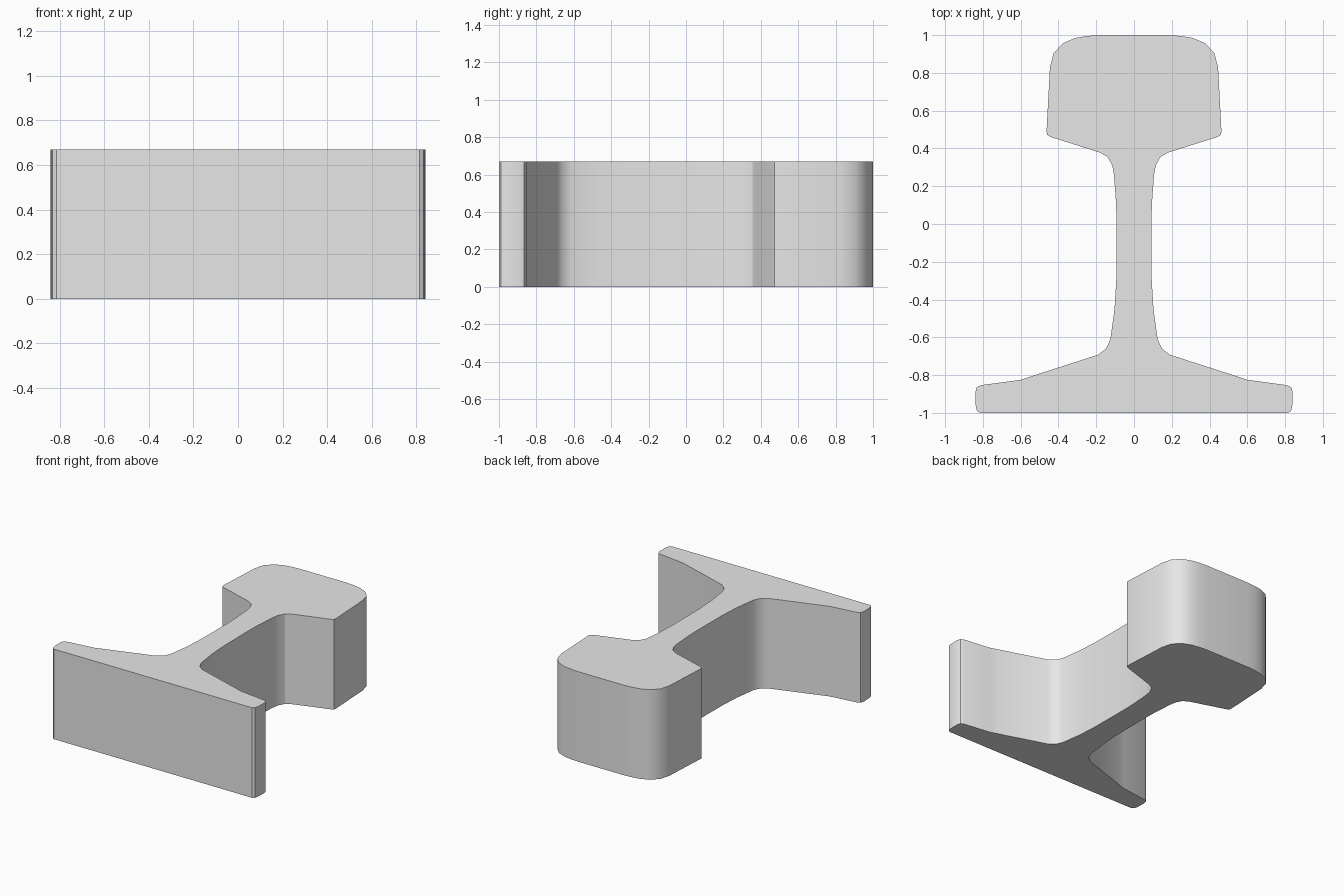
import bpy
import bmesh
import math

cube = bpy.data.objects.get("Cube")
if cube:
    bpy.data.objects.remove(cube, do_unlink=True)

HEIGHT = 0.67

# Plain grey metal
steel = bpy.data.materials.new("grey_steel")
steel.use_nodes = True
steel.diffuse_color = (0.8, 0.8, 0.8, 1)
steel.node_tree.nodes["Principled BSDF"].inputs["Base Color"].default_value = (0.8, 0.8, 0.8, 1)

# Half of the rail section, from the crown of the head to the base of the foot
head = [(0.19, 1.0), (0.25, 0.995), (0.31, 0.985), (0.375, 0.958), (0.425, 0.905),
        (0.445, 0.83), (0.463, 0.49), (0.46, 0.473), (0.445, 0.462)]
web = [(0.18, 0.378), (0.14, 0.355), (0.115, 0.31), (0.106, 0.26), (0.095, 0.11),
       (0.092, 0.0), (0.094, -0.3), (0.103, -0.45), (0.125, -0.61),
       (0.148, -0.66), (0.19, -0.692)]
foot = [(0.54, -0.805), (0.60, -0.825), (0.81, -0.853), (0.832, -0.865), (0.84, -0.89),
        (0.838, -0.96), (0.832, -0.988), (0.815, -1.0)]
half = head + web + foot
outline = half + [(-x, y) for x, y in reversed(half)]

# Extrude the mirrored section upwards
bm = bmesh.new()
base = bm.faces.new([bm.verts.new((x, y, 0)) for x, y in outline])
result = bmesh.ops.extrude_face_region(bm, geom=[base], use_keep_orig=True)
top = [v for v in result["geom"] if isinstance(v, bmesh.types.BMVert)]
bmesh.ops.translate(bm, verts=top, vec=(0, 0, HEIGHT))
bmesh.ops.recalc_face_normals(bm, faces=bm.faces)

mesh = bpy.data.meshes.new("rail_section")
bm.to_mesh(mesh)
bm.free()
mesh.materials.append(steel)
rail = bpy.data.objects.new("rail_section", mesh)
bpy.context.collection.objects.link(rail)

# Smooth the rounded sides, keeping the cut ends crisp
bpy.ops.object.select_all(action="DESELECT")
rail.select_set(True)
bpy.context.view_layer.objects.active = rail
bpy.ops.object.shade_smooth_by_angle(angle=math.radians(30))
